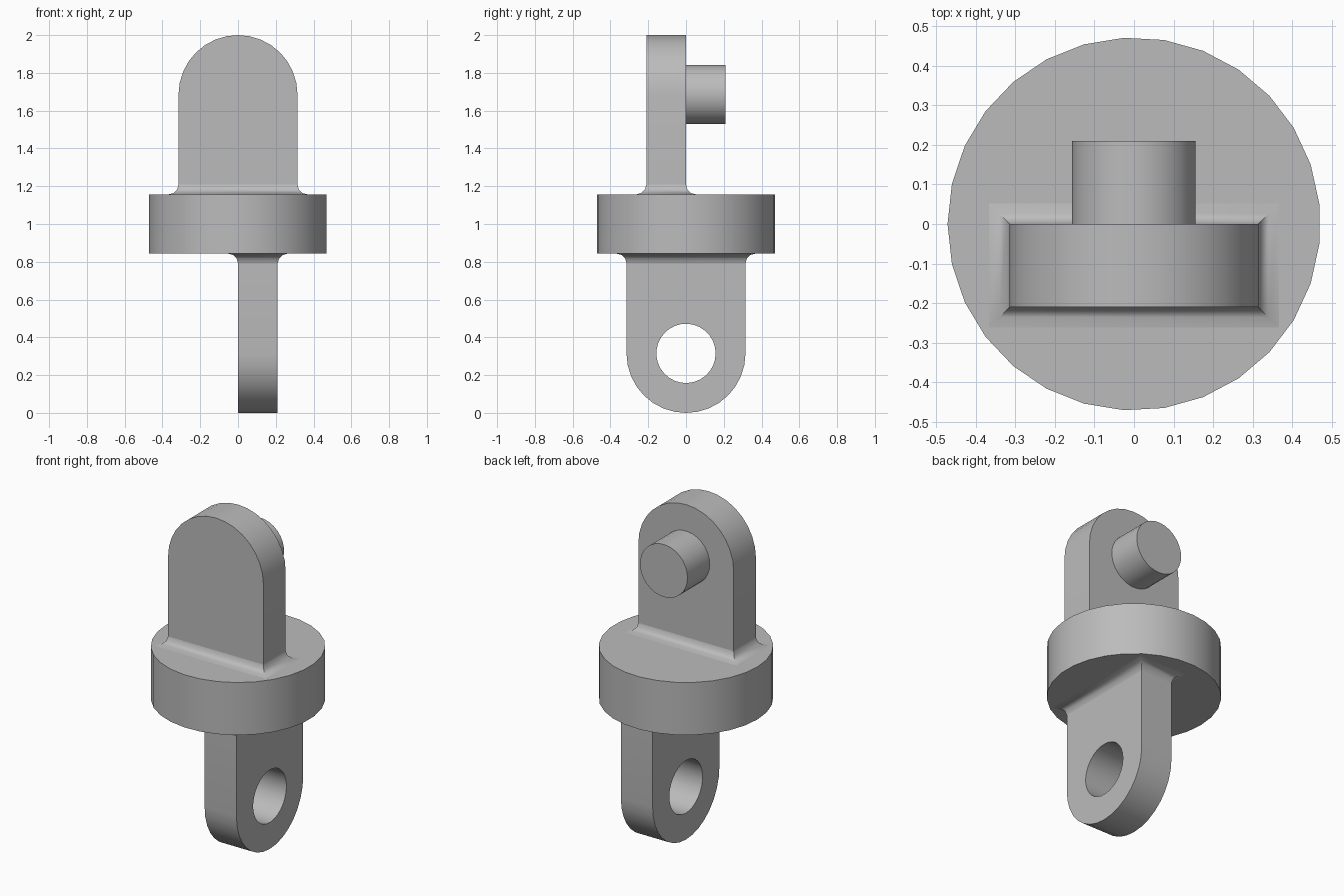
import bpy, bmesh, math
from mathutils import Matrix, Vector

if "Cube" in bpy.data.objects:
    bpy.data.objects.remove(bpy.data.objects["Cube"], do_unlink=True)

R_TAB, R_PIN, R_DISC = 0.315, 0.157, 0.472
THICK, FILLET = 0.21, 0.052
DISC_TOP, EYE_Z = 1.157, 1.685
SIDES = 29

steel = bpy.data.materials.new("plain_grey")
steel.use_nodes = True
GREY = (0.5, 0.5, 0.5, 1)
steel.diffuse_color = GREY
steel.node_tree.nodes["Principled BSDF"].inputs["Base Color"].default_value = GREY

# Half turn about a diagonal: carries the upper tab onto the lower one
FLIP = (Matrix.Translation((0, 0, 1))
        @ Matrix.Rotation(math.pi, 4, Vector((1, -1, 0)))
        @ Matrix.Translation((0, 0, -1)))


def loft(name, rings, matrix=Matrix()):
    """Closed solid through a list of equal-length rings of points."""
    bm = bmesh.new()
    loops = [[bm.verts.new(matrix @ Vector(p)) for p in ring] for ring in rings]
    n = len(loops[0])
    for a, b in zip(loops, loops[1:]):
        for i in range(n):
            j = (i + 1) % n
            bm.faces.new((a[i], a[j], b[j], b[i]))
    bm.faces.new(loops[0][::-1])
    bm.faces.new(loops[-1])
    bmesh.ops.recalc_face_normals(bm, faces=bm.faces)
    mesh = bpy.data.meshes.new(name)
    bm.to_mesh(mesh)
    bm.free()
    mesh.materials.append(steel)
    obj = bpy.data.objects.new(name, mesh)
    bpy.context.collection.objects.link(obj)
    return obj


def circle(radius, n=SIDES):
    angles = [math.pi + math.tau * i / n for i in range(n)]
    return [(radius * math.cos(a), radius * math.sin(a)) for a in angles]


def cross_pin(name, y0, y1, matrix=Matrix()):
    ring = circle(R_PIN)
    return loft(name, [[(x, y, EYE_Z + z) for x, z in ring] for y in (y0, y1)], matrix)


def tab(name, matrix=Matrix()):
    # Round-ended plate
    arch = [(R_TAB * math.cos(math.pi * i / 16), EYE_Z + R_TAB * math.sin(math.pi * i / 16))
            for i in range(17)]
    outline = [(-R_TAB, DISC_TOP - 0.02), (R_TAB, DISC_TOP - 0.02)] + arch
    return loft(name, [[(x, y, z) for x, z in outline] for y in (-THICK, 0)], matrix)


def fillet(name, matrix=Matrix()):
    # Concave flare around the foot of a tab
    rings = []
    for k in range(4):
        a = math.pi / 2 * k / 3
        out, z = FILLET * (1 - math.cos(a)), DISC_TOP + FILLET * (1 - math.sin(a))
        x, y0, y1 = R_TAB + out, -THICK - out, out
        rings.append([(-x, y0, z), (x, y0, z), (x, y1, z), (-x, y1, z)])
    return loft(name, rings, matrix)


# Central disc
disc = loft("disc", [[(x, y, z) for x, y in circle(R_DISC)] for z in (2 - DISC_TOP, DISC_TOP)])

# Upper tab with pin
parts = [disc, tab("upper_tab"), fillet("upper_fillet"), cross_pin("pin", -0.01, THICK)]

# Lower tab with a drilled eye
lower = tab("lower_tab", FLIP)
cutter = cross_pin("eye_cutter", -THICK - 0.1, 0.1, FLIP)
cutter.hide_render = True
drill = lower.modifiers.new("eye", 'BOOLEAN')
drill.operation, drill.solver, drill.object = 'DIFFERENCE', 'EXACT', cutter
bpy.context.view_layer.objects.active = lower
lower.select_set(True)
bpy.ops.object.modifier_apply(modifier="eye")
bpy.data.objects.remove(cutter, do_unlink=True)
parts += [lower, fillet("lower_fillet", FLIP)]

# Smooth the curved sides, keep the edges crisp
bpy.ops.object.select_all(action='DESELECT')
for part in parts:
    part.select_set(True)
bpy.context.view_layer.objects.active = disc
bpy.ops.object.shade_smooth_by_angle(angle=math.radians(35))
